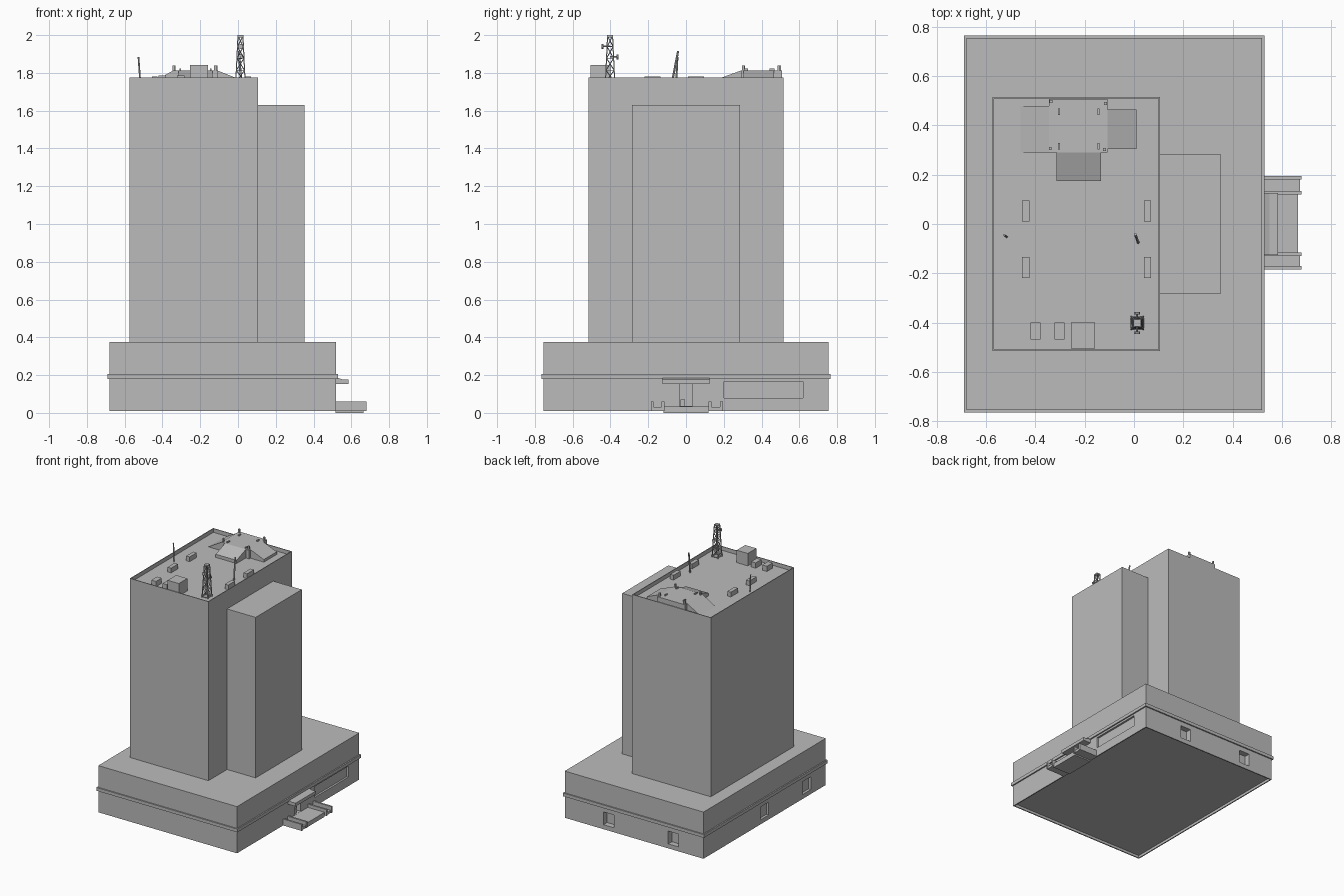
import bpy, bmesh
from mathutils import Vector

old = bpy.data.objects.get("Cube")
if old:
    bpy.data.objects.remove(old, do_unlink=True)

grey = bpy.data.materials.new("concrete_grey")
grey.use_nodes = True
COLOUR = (0.5, 0.5, 0.5, 1)
grey.diffuse_color = COLOUR
for node in grey.node_tree.nodes:
    if node.type == 'BSDF_PRINCIPLED':
        node.inputs["Base Color"].default_value = COLOUR

ROOF = 1.745          # roof deck, below the parapet top


def finish(bm, name):
    bmesh.ops.recalc_face_normals(bm, faces=bm.faces)
    mesh = bpy.data.meshes.new(name)
    bm.to_mesh(mesh)
    bm.free()
    mesh.materials.append(grey)
    obj = bpy.data.objects.new(name, mesh)
    bpy.context.collection.objects.link(obj)
    return obj


def box(name, x, y, z):
    bm = bmesh.new()
    bmesh.ops.create_cube(bm, size=1)
    for v in bm.verts:
        v.co = [r[0] if c < 0 else r[1] for c, r in zip(v.co, (x, y, z))]
    return finish(bm, name)


def prism(name, profile, axis, lo, hi):
    """Extrude a 2D profile along x or y; the profile is (other axis, z)."""
    bm = bmesh.new()
    place = lambda a, z: (lo, a, z) if axis == 'x' else (a, lo, z)
    face = bm.faces.new([bm.verts.new(place(a, z)) for a, z in profile])
    out = bmesh.ops.extrude_face_region(bm, geom=[face])
    shift = Vector((hi - lo, 0, 0) if axis == 'x' else (0, hi - lo, 0))
    bmesh.ops.translate(bm, vec=shift, verts=[g for g in out['geom'] if isinstance(g, bmesh.types.BMVert)])
    return finish(bm, name)


def beams(name, segments, radius, sides=4):
    """Join straight bars between pairs of points into one object."""
    bm = bmesh.new()
    for a, b in segments:
        a, b = Vector(a), Vector(b)
        turn = (b - a).to_track_quat('Z', 'Y').to_matrix().to_4x4()
        turn.translation = (a + b) / 2
        bmesh.ops.create_cone(bm, cap_ends=True, segments=sides, radius1=radius,
                              radius2=radius, depth=(b - a).length, matrix=turn)
    return finish(bm, name)


def hollow(obj, up, rim, depth):
    """Sink the top or bottom face inside a thin rim."""
    bm = bmesh.new()
    bm.from_mesh(obj.data)
    bm.faces.ensure_lookup_table()
    face = max(bm.faces, key=lambda f: f.normal.z * up)
    bmesh.ops.inset_region(bm, faces=[face], thickness=rim)
    walls = bmesh.ops.extrude_face_region(bm, geom=[face])
    verts = [g for g in walls['geom'] if isinstance(g, bmesh.types.BMVert)]
    bmesh.ops.translate(bm, vec=(0, 0, -depth * up), verts=verts)
    if face.is_valid:
        bmesh.ops.delete(bm, geom=[face], context='FACES_ONLY')
    bm.to_mesh(obj.data)
    bm.free()


def cut(obj, x, y, z):
    cutter = box("cutter", x, y, z)
    cutter.hide_render = True
    mod = obj.modifiers.new("recess", 'BOOLEAN')
    mod.object = cutter
    mod.operation = 'DIFFERENCE'
    mod.solver = 'EXACT'
    bpy.context.view_layer.objects.active = obj
    bpy.ops.object.modifier_apply(modifier=mod.name)
    bpy.data.objects.remove(cutter, do_unlink=True)


# Podium with recessed underside, windows and doorway
podium = box("podium", (-0.68, 0.52), (-0.755, 0.755), (0.01, 0.375))
hollow(podium, -1, 0.012, 0.02)
for x in (0.14, -0.42):
    cut(podium, (x - 0.045, x + 0.045), (0.71, 0.8), (0.045, 0.145))
for y in (0, -0.52):
    cut(podium, (-0.7, -0.66), (y - 0.05, y + 0.05), (0.045, 0.145))
cut(podium, (0.505, 0.6), (0.2, 0.62), (0.08, 0.165))
cut(podium, (0.47, 0.6), (-0.055, 0.055), (0.036, 0.155))

# Belt running round the podium
box("podium_belt", (-0.69, 0.53), (-0.765, 0.765), (0.18, 0.205))

# Tower with parapet, and the lower side wing
tower = box("tower", (-0.575, 0.105), (-0.515, 0.515), (0.37, 1.775))
hollow(tower, 1, 0.008, 1.775 - ROOF)
box("side_wing", (0.1, 0.352), (-0.285, 0.285), (0.37, 1.63))

# Entrance: landing, planters, canopy and door posts
box("landing", (0.515, 0.665), (-0.12, 0.12), (0, 0.035))
for side, (a, b) in (("right", (-0.185, -0.115)), ("left", (0.12, 0.195))):
    box(side + "_planter_floor", (0.515, 0.675), (a, b), (0.01, 0.03))
    for part, y in (("front", a), ("back", b - 0.014)):
        box(f"{side}_planter_{part}_wall", (0.515, 0.68), (y, y + 0.014), (0.01, 0.06))
prism("canopy", [(0.515, 0.153), (0.585, 0.153), (0.585, 0.178), (0.55, 0.178), (0.53, 0.185), (0.515, 0.185)],
      'y', -0.125, 0.125)
for y in (-0.055, 0.035):
    box("door_post", (0.48, 0.518), (y, y + 0.02), (0.035, 0.155))
box("door_step", (0.48, 0.51), (-0.03, -0.005), (0.035, 0.07))

# Raised roof platform with three ramps
box("platform", (-0.345, -0.107), (0.29, 0.508), (ROOF, 1.812))
prism("front_ramp", [(0.175, ROOF), (0.175, 1.77), (0.29, 1.812), (0.29, ROOF)], 'x', -0.315, -0.135)
prism("left_ramp", [(-0.107, ROOF), (-0.107, 1.812), (0.01, 1.765), (0.01, ROOF)], 'y', 0.305, 0.465)
prism("right_ramp", [(-0.46, ROOF), (-0.345, 1.812), (-0.345, ROOF)], 'y', 0.29, 0.48)
for x, y in ((-0.337, 0.497), (-0.115, 0.49), (-0.34, 0.306), (-0.12, 0.303)):
    box("platform_lamp", (x - 0.006, x + 0.006), (y - 0.006, y + 0.006), (1.8, 1.838))
for x in (-0.305, -0.145):
    for y in (0.315, 0.455):
        box("platform_marker", (x - 0.004, x + 0.004), (y - 0.013, y + 0.013), (1.8, 1.822))

# Roof vents, cabin and small units
for x in (-0.455, 0.04):
    for y in (-0.22, 0.01):
        box("roof_vent", (x, x + 0.03), (y, y + 0.086), (ROOF, 1.782))
box("roof_cabin", (-0.255, -0.158), (-0.505, -0.4), (ROOF, 1.842))
for x in (-0.42, -0.323):
    box("roof_unit", (x, x + 0.04), (-0.47, -0.4), (ROOF, 1.786))

# Lattice mast
CX, CY, TOP = 0.013, -0.402, 2.0
CORNERS = ((-1, -1), (1, -1), (1, 1), (-1, 1))


def mast_point(corner, t):
    half = 0.025 - 0.012 * t
    return (CX + corner[0] * half, CY + corner[1] * half, ROOF + (TOP - ROOF) * t)


beams("mast_legs", [(mast_point(c, 0), mast_point(c, 0.99)) for c in CORNERS], 0.004)
levels = (0.02, 0.27, 0.52, 0.76, 0.98)
braces = []
for i, c in enumerate(CORNERS):
    d = CORNERS[(i + 1) % 4]
    braces += [(mast_point(c, t), mast_point(d, t)) for t in levels]
    braces += [(mast_point(c, s), mast_point(d, t)) for s, t in zip(levels, levels[1:])]
beams("mast_braces", braces, 0.0025)
box("mast_cap", (CX - 0.015, CX + 0.015), (CY - 0.015, CY + 0.015), (1.988, TOP))

# Dishes on the mast
for side, z in ((-1, 1.94), (1, 1.885)):
    beams("dish_arm", [((CX, CY, z), (CX, CY + side * 0.045, z))], 0.004)
    beams("dish", [((CX, CY + side * 0.035, z), (CX, CY + side * 0.045, z))], 0.013, 10)

# Leaning aerials
beams("right_aerial", [((-0.517, -0.052, ROOF), (-0.527, -0.045, 1.885))], 0.005, 6)
beams("left_aerial", [((0.017, -0.075, ROOF), (0.005, -0.042, 1.915))], 0.006, 6)

# Centre the whole model on the ground plane
for obj in bpy.context.scene.objects:
    if obj.type == 'MESH':
        obj.select_set(False)
